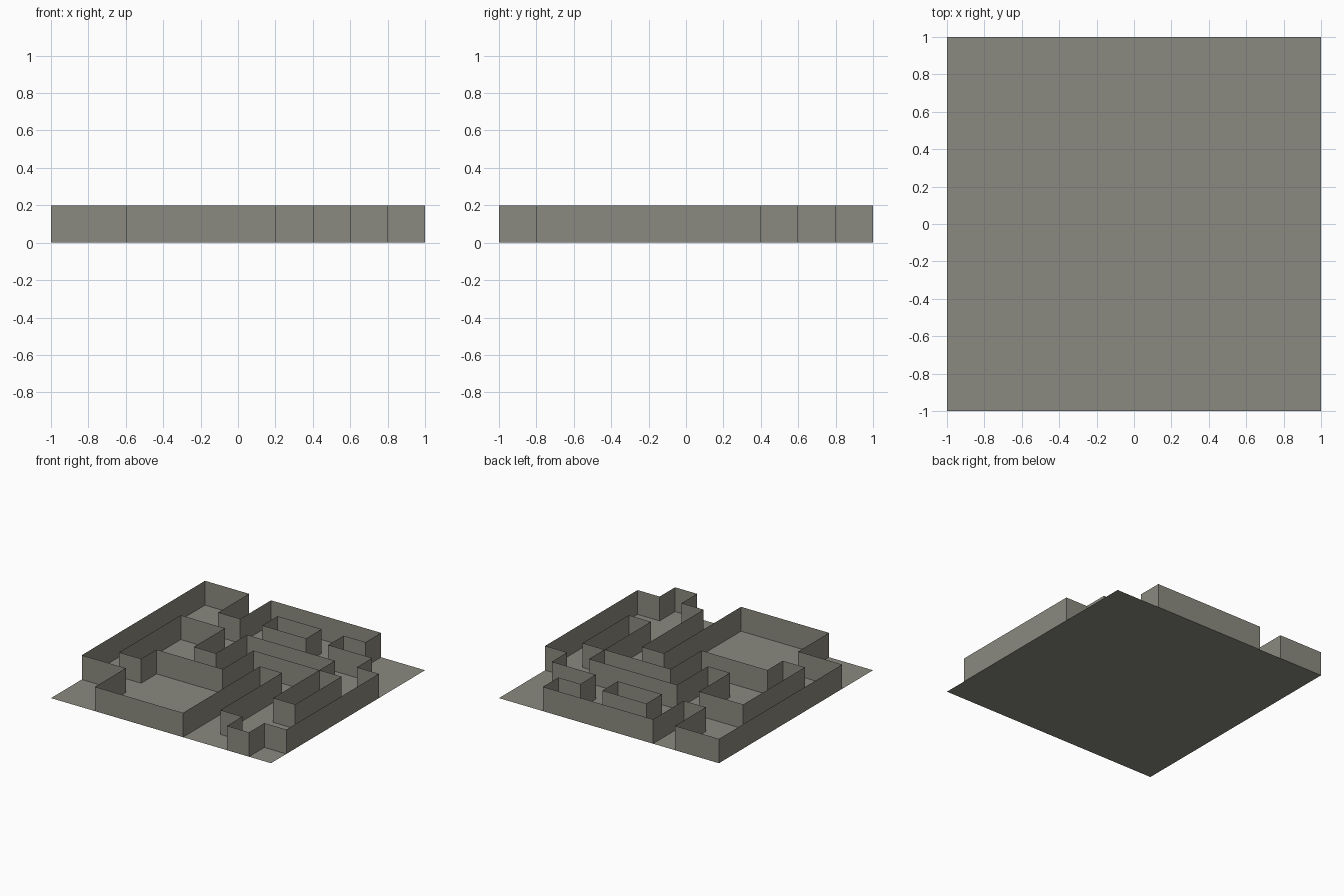
import bpy

if "Cube" in bpy.data.objects:
    bpy.data.objects.remove(bpy.data.objects["Cube"])

CELL = 0.2      # maze grid spacing
HEIGHT = 0.2    # wall height

stone = bpy.data.materials.new("grey_stone")
stone.diffuse_color = (0.26, 0.255, 0.215, 1)
stone.use_nodes = True
stone.node_tree.nodes["Principled BSDF"].inputs["Base Color"].default_value = stone.diffuse_color


def add_mesh(name, verts, faces):
    mesh = bpy.data.meshes.new(name)
    mesh.from_pydata(verts, [], faces)
    mesh.materials.append(stone)
    obj = bpy.data.objects.new(name, mesh)
    bpy.context.collection.objects.link(obj)
    return obj


def wall_loop(name, path):
    """Closed loop of thin upright walls through grid points (0..10)."""
    n = len(path)
    verts = [(i * CELL - 1, j * CELL - 1, z) for z in (0, HEIGHT) for i, j in path]
    faces = [(a, (a + 1) % n, (a + 1) % n + n, a + n) for a in range(n)]
    return add_mesh(name, verts, faces)


# Square floor sheet
add_mesh("floor", [(-1, -1, 0), (1, -1, 0), (1, 1, 0), (-1, 1, 0)], [(0, 1, 2, 3)])

# Outer wall with its notches
wall_loop("outer_wall", [
    (2, 0), (6, 0), (6, 5), (7, 5), (7, 1), (8, 1), (8, 0), (9, 0), (9, 1),
    (10, 1), (10, 7), (9, 7), (9, 8), (7, 8), (7, 9), (8, 9), (8, 10),
    (3, 10), (3, 8), (2, 8), (2, 10), (0, 10), (0, 2), (2, 2)])

# Winding inner wall
wall_loop("inner_wall", [
    (1, 3), (2, 3), (2, 4), (5, 4), (5, 6), (8, 6), (8, 7), (4, 7),
    (4, 5), (3, 5), (3, 7), (1, 7)])

# Rectangular islands
wall_loop("right_island", [(8, 3), (9, 3), (9, 6), (8, 6)])
wall_loop("back_island", [(4, 8), (6, 8), (6, 9), (4, 9)])
